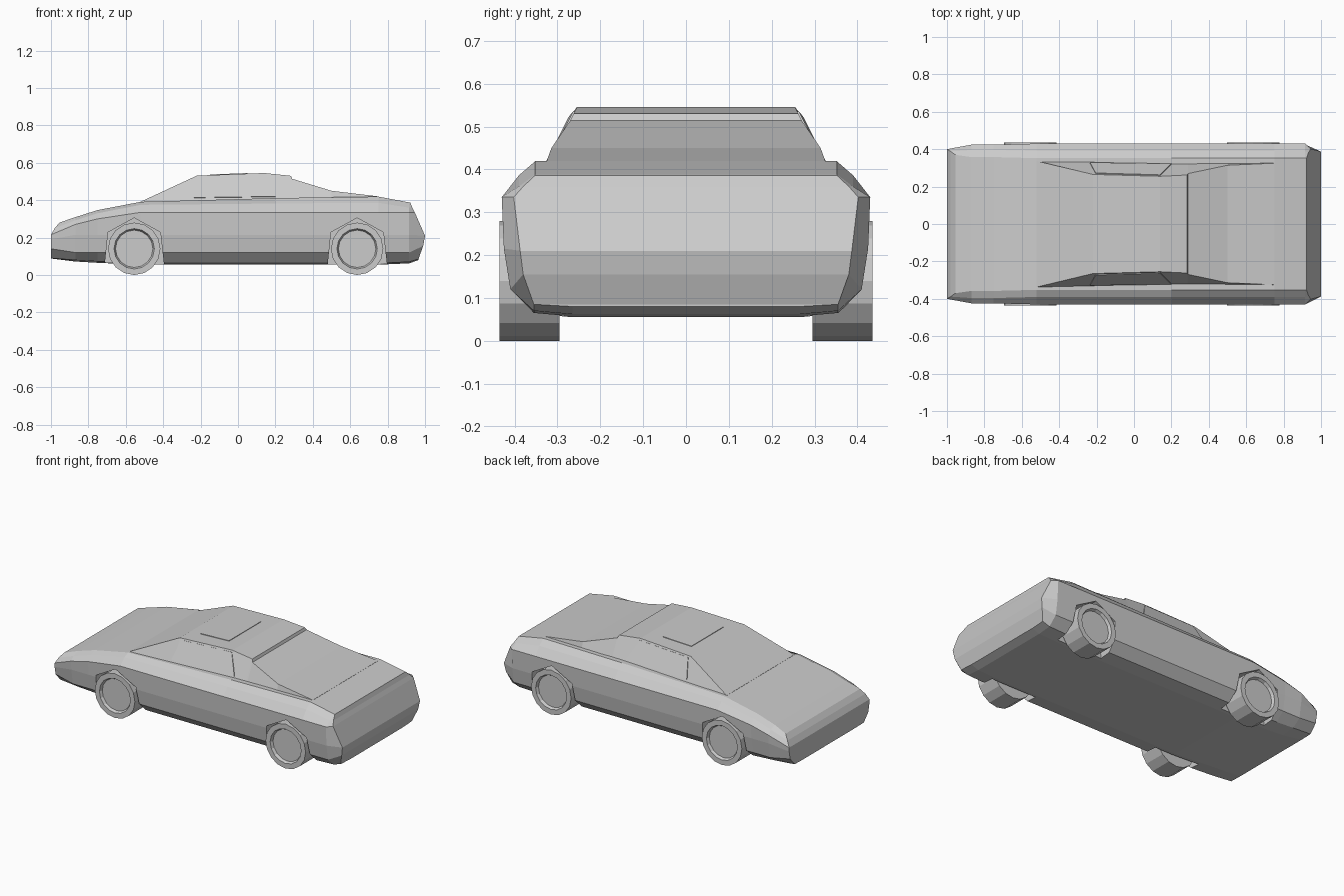
import bpy, bmesh, math
from mathutils import Vector

if "Cube" in bpy.data.objects:
    bpy.data.objects.remove(bpy.data.objects["Cube"])


def make(name, verts, faces):
    me = bpy.data.meshes.new(name)
    bm = bmesh.new()
    vs = [bm.verts.new(v) for v in verts]
    for f in faces:
        bm.faces.new([vs[i] for i in f])
    bmesh.ops.recalc_face_normals(bm, faces=bm.faces)
    bm.to_mesh(me)
    bm.free()
    ob = bpy.data.objects.new(name, me)
    bpy.context.collection.objects.link(ob)
    return ob


def loft(name, halves):
    """Loft mirrored half sections (bottom to top), ends closed with strips."""
    n = len(halves[0])
    verts = []
    for h in halves:
        verts += [(x, y, z) for x, y, z in h]
        verts += [(x, -y, z) for x, y, z in reversed(h)]
    m = 2 * n
    faces = []
    for s in range(len(halves) - 1):
        a, b = s * m, (s + 1) * m
        faces += [(a + i, a + (i + 1) % m, b + (i + 1) % m, b + i) for i in range(m)]
    for base in (0, (len(halves) - 1) * m):
        faces += [(base + i, base + i + 1, base + m - 2 - i, base + m - 1 - i)
                  for i in range(n - 1)]
    return make(name, verts, faces)


def prism(name, pts, offset):
    """Extrude a polygon of 3D points by an offset vector."""
    n = len(pts)
    verts = [Vector(p) for p in pts]
    verts += [v + Vector(offset) for v in verts]
    faces = [tuple(range(n)), tuple(range(n, 2 * n))]
    faces += [(i, (i + 1) % n, n + (i + 1) % n, n + i) for i in range(n)]
    return make(name, verts, faces)


# Body shell: nose, regular sections, tail
YS = (.265, .355, .41, .425, .43, .39, .352)
nose = [(-1, .265, .088), (-1, .345, .09), (-1, .39, .14), (-1, .40, .19),
        (-1, .40, .215), (-.98, .388, .25), (-.955, .37, .28)]
tail = [(.965, .265, .08), (.965, .355, .085), (.99, .38, .155), (1, .387, .21),
        (.945, .402, .335), (.932, .38, .36), (.922, .352, .386)]
stations = [(-.87, .072, .27, .292, .309), (-.75, .065, .30, .33, .347),
            (-.52, .055, .335, .375, .391), (.2, .055, .335, .382, .411),
            (.75, .055, .335, .386, .419), (.915, .062, .335, .36, .388)]
sections = [nose]
for x, zb, zs, zu, zt in stations:
    k = .006 if x < -.7 else 0
    zz = (zb, zb + .008, .12, .215, zs, zu, zt)
    sections.append([(x, y - (k if i < 5 else -k), z)
                     for i, (y, z) in enumerate(zip(YS, zz))])
sections.append(tail)
body = loft("body", sections)

# Wheel arches cut out of the body
ARCH = [(-.165, -.02), (-.14, .228), (0, .305), (.14, .228), (.168, -.02)]
AXLES = (-.555, .637)
for cx in AXLES:
    for s in (-1, 1):
        cutter = prism("arch_cutter", [(cx + x, s * .285, z) for x, z in ARCH],
                       (0, s * .3, 0))
        cutter.hide_render = True
        mod = body.modifiers.new("arch", 'BOOLEAN')
        mod.operation = 'DIFFERENCE'
        mod.solver = 'EXACT'
        mod.object = cutter
        bpy.context.view_layer.objects.active = body
        bpy.ops.object.modifier_apply(modifier=mod.name)
        bpy.data.objects.remove(cutter)

# Cabin with windscreen, roof lip and sloping rear deck
CABIN = [(-.52, .337, .380, .337, .392), (-.22, .335, .39, .265, .531),
         (.14, .328, .395, .255, .545), (.283, .328, .395, .262, .53),
         (.29, .328, .395, .27, .514), (.5, .328, .40, .314, .45),
         (.75, .327, .405, .325, .42)]
loft("cabin", [[(x, yb, zb), (x, yt, zt)] for x, yb, zb, yt, zt in CABIN])

# Sunroof panel
prism("sunroof", [(x, y, .538 + .039 * (x + .05) - .003)
                  for x, y in ((-.15, -.16), (.05, -.16), (.05, .16), (-.15, .16))],
      (0, 0, .006))

# Door windows, just proud of the cabin sides
for s, side in ((-1, "right"), (1, "left")):
    glass = [(-.235, .328, .412), (-.205, .272, .522), (.14, .262, .534), (.2, .322, .418)]
    prism(side + "_door_window", [(x, s * (y - .004), z) for x, y, z in glass],
          (0, s * .005, .002))

# Wheels: turned profile (radius, y) with recessed rim
PROFILE = [(.14, .295), (.14, .435), (.108, .435), (.1, .418)]
N = 16


def wheel(name, cx, s):
    verts, faces = [], []
    for r, y in PROFILE:
        for i in range(N):
            a = 2 * math.pi * i / N
            verts.append((cx + r * math.sin(a), s * y, .14 - r * math.cos(a)))
    for k in range(len(PROFILE) - 1):
        faces += [(k * N + i, k * N + (i + 1) % N, (k + 1) * N + (i + 1) % N, (k + 1) * N + i)
                  for i in range(N)]
    faces.append(tuple(range(N)))
    last = (len(PROFILE) - 1) * N
    faces.append(tuple(range(last, last + N)))
    make(name, verts, faces)


for cx, end in zip(AXLES, ("front", "rear")):
    for s, side in ((-1, "right"), (1, "left")):
        wheel(f"{end}_{side}_wheel", cx, s)
